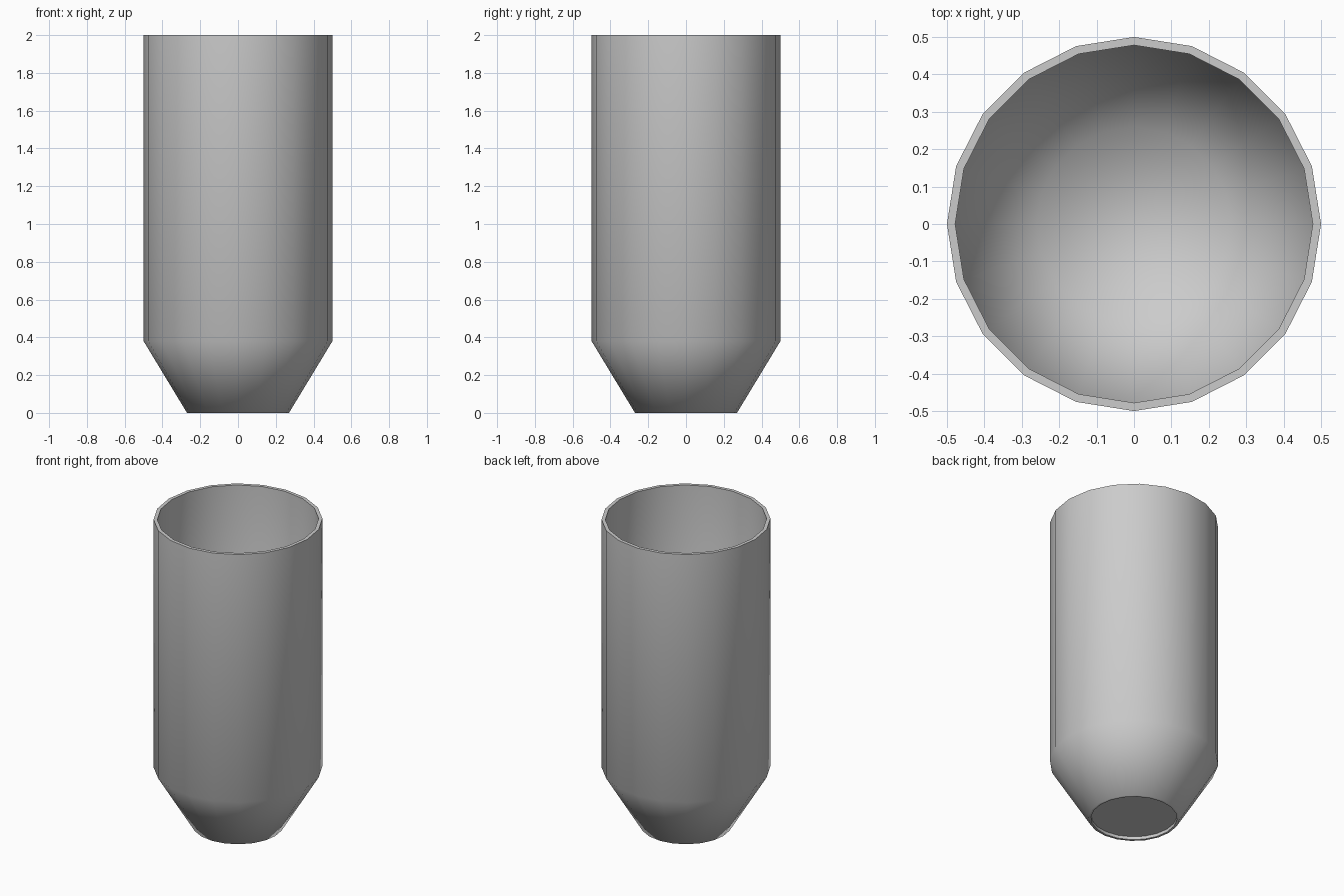
import bpy, bmesh, math

if "Cube" in bpy.data.objects:
    bpy.data.objects.remove(bpy.data.objects["Cube"])

SIDES = 20


def lathe(name, profile):
    """Revolve (radius, z) points about z; the ends are closed with caps."""
    bm = bmesh.new()
    rings = []
    for r, z in profile:
        rings.append([bm.verts.new((r * math.cos(2 * math.pi * i / SIDES),
                                    r * math.sin(2 * math.pi * i / SIDES), z))
                      for i in range(SIDES)])
    for a, b in zip(rings, rings[1:]):
        for i in range(SIDES):
            j = (i + 1) % SIDES
            bm.faces.new((a[i], a[j], b[j], b[i]))
    bm.faces.new(rings[0][::-1])
    bm.faces.new(rings[-1])
    bmesh.ops.recalc_face_normals(bm, faces=bm.faces[:])
    mesh = bpy.data.meshes.new(name)
    bm.to_mesh(mesh)
    bm.free()
    obj = bpy.data.objects.new(name, mesh)
    bpy.context.collection.objects.link(obj)
    return obj


# Thin-walled vessel: shallow recessed base, tapered foot, straight wall, open top
vessel = lathe("vessel", [
    (0.255, 0.02), (0.255, 0.0), (0.27, 0.0), (0.5, 0.38), (0.5, 2.0),
    (0.478, 2.0), (0.478, 0.386), (0.26, 0.026),
])

# Smooth walls with a crisp rim
bpy.ops.object.select_all(action='DESELECT')
vessel.select_set(True)
bpy.context.view_layer.objects.active = vessel
bpy.ops.object.shade_smooth_by_angle(angle=math.radians(65))
